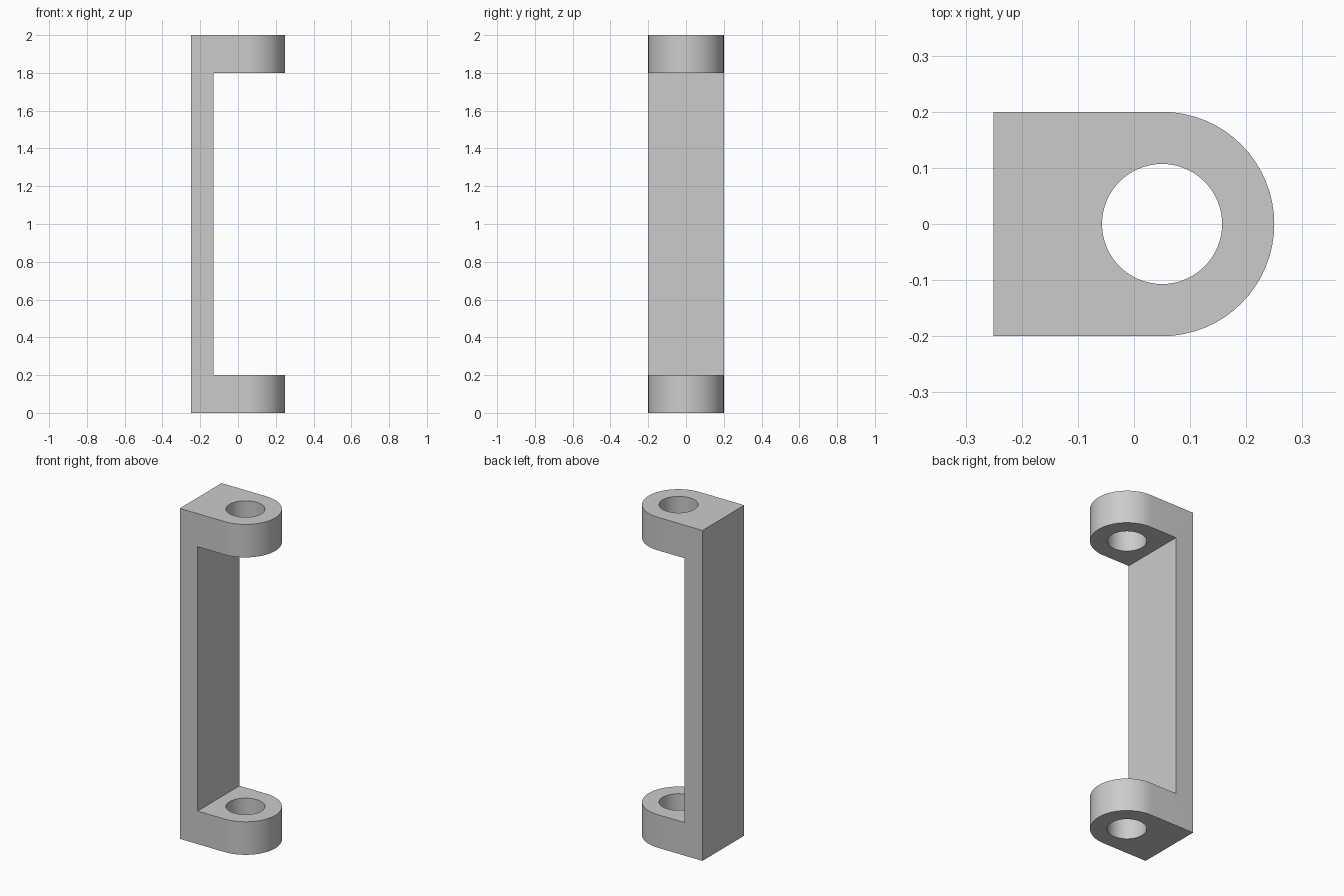
import bpy, bmesh
from math import sin, cos, pi, radians

HEIGHT, LUG, HALF_WIDTH = 2.0, 0.2, 0.2
BACK, SPINE_FRONT, HOLE_X, HOLE_R = -0.25, -0.13, 0.05, 0.107
SEGMENTS = 64

cube = bpy.data.objects.get("Cube")
if cube:
    bpy.data.objects.remove(cube, do_unlink=True)

grey = bpy.data.materials.new("light_grey")
grey.use_nodes = True
colour = (0.6, 0.6, 0.6, 1)
grey.diffuse_color = colour
grey.node_tree.nodes["Principled BSDF"].inputs["Base Color"].default_value = colour


def arc(radius, start, end, steps):
    """Points on an arc around the hole axis."""
    angles = [start + (end - start) * i / steps for i in range(steps + 1)]
    return [(HOLE_X + radius * cos(a), radius * sin(a)) for a in angles]


def prism(name, outline, bottom, top):
    """Extrude an outline in the ground plane between two heights."""
    bm = bmesh.new()
    base = bm.faces.new([bm.verts.new((x, y, bottom)) for x, y in outline])
    moved = bmesh.ops.extrude_face_region(bm, geom=[base])["geom"]
    verts = [v for v in moved if isinstance(v, bmesh.types.BMVert)]
    bmesh.ops.translate(bm, verts=verts, vec=(0, 0, top - bottom))
    bmesh.ops.recalc_face_normals(bm, faces=bm.faces)
    mesh = bpy.data.meshes.new(name)
    bm.to_mesh(mesh)
    bm.free()
    mesh.materials.append(grey)
    obj = bpy.data.objects.new(name, mesh)
    bpy.context.collection.objects.link(obj)
    return obj


# Full-height block with one rounded side
outline = [(BACK, -HALF_WIDTH)] + arc(HALF_WIDTH, -pi / 2, pi / 2, SEGMENTS // 2)
outline.append((BACK, HALF_WIDTH))
bracket = prism("handle_bracket", outline, 0, HEIGHT)

# Gap between the two lugs, then the bore through both
gap = [(SPINE_FRONT, -0.5), (0.5, -0.5), (0.5, 0.5), (SPINE_FRONT, 0.5)]
bore = arc(HOLE_R, 0, 2 * pi, SEGMENTS)[:-1]
cutters = [prism("gap_cutter", gap, LUG, HEIGHT - LUG),
           prism("bore_cutter", bore, -0.1, HEIGHT + 0.1)]

bpy.ops.object.select_all(action="DESELECT")
bracket.select_set(True)
bpy.context.view_layer.objects.active = bracket
for cutter in cutters:
    cutter.hide_render = True
    mod = bracket.modifiers.new(cutter.name, "BOOLEAN")
    mod.operation, mod.solver, mod.object = "DIFFERENCE", "EXACT", cutter
    bpy.ops.object.modifier_apply(modifier=mod.name)
    bpy.data.objects.remove(cutter, do_unlink=True)

bpy.ops.object.shade_smooth_by_angle(angle=radians(30))
